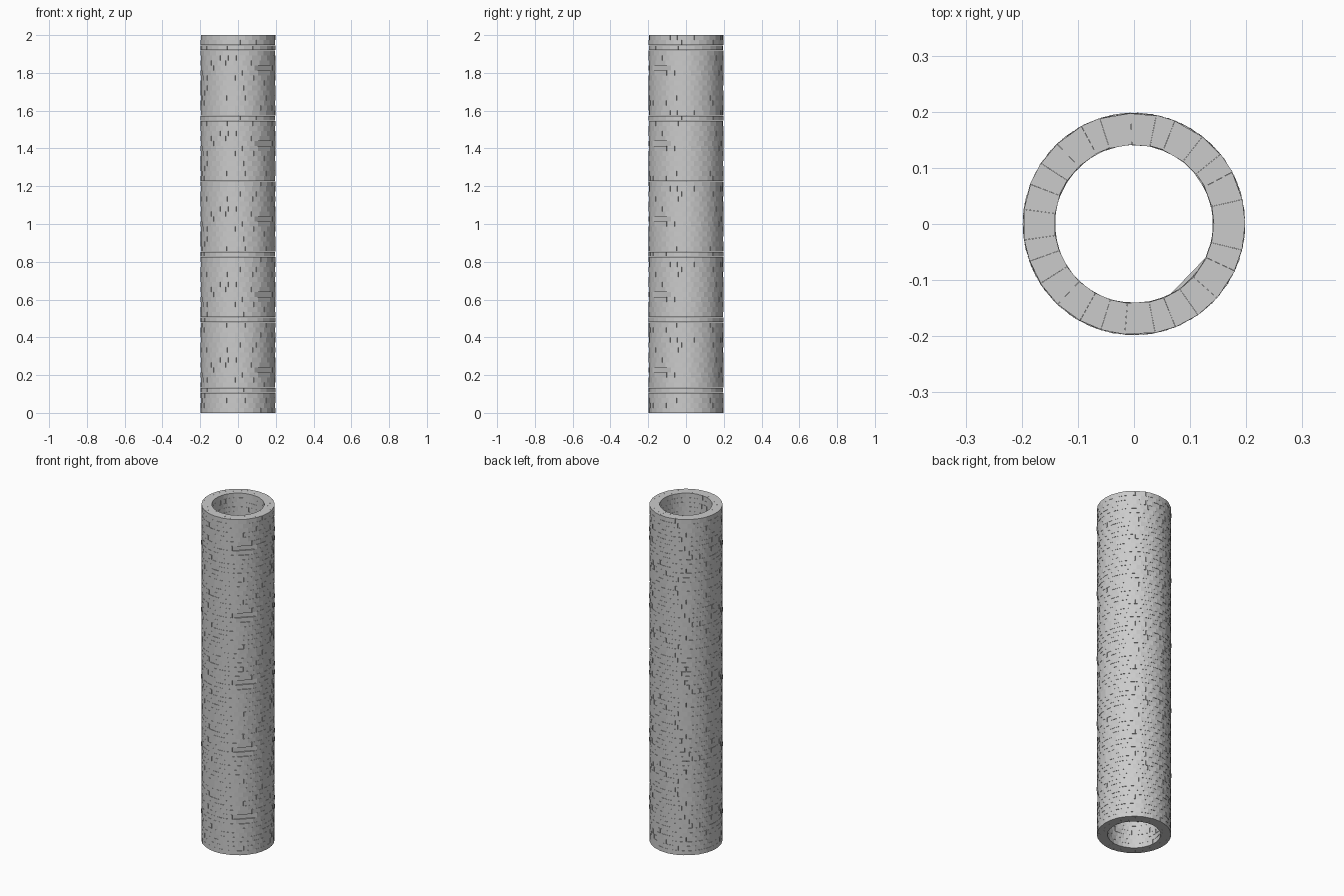
import bpy, bmesh, random
from math import cos, sin, pi, radians

if "Cube" in bpy.data.objects:
    bpy.data.objects.remove(bpy.data.objects["Cube"])

random.seed(4)
R_OUT, R_IN = 0.198, 0.142
MODULE, ROWS, BRICKS = 0.4, 15, 27
ROW_H = MODULE / ROWS
GAP = 0.0004


def brick(bm, a0, a1, z0, z1, r_in, r_out):
    """One flat-faced wedge block between two angles."""
    lo, hi = [], []
    for r, a in ((r_in, a0), (r_out, a0), (r_out, a1), (r_in, a1)):
        lo.append(bm.verts.new((r * cos(a), r * sin(a), z0)))
        hi.append(bm.verts.new((r * cos(a), r * sin(a), z1)))
    bm.faces.new(lo[::-1])
    bm.faces.new(hi)
    for i in range(4):
        j = (i + 1) % 4
        bm.faces.new((lo[i], lo[j], hi[j], hi[i]))


# One module of brick courses, with a few wide blocks on the front right
bm = bmesh.new()
wide = {7: (-58, -31), 8: (-64, -24), 9: (-55, -33)}
step = 2 * pi / BRICKS
for row in range(ROWS):
    z0 = row * ROW_H
    z1 = z0 + ROW_H - (0 if row == ROWS - 1 else GAP)
    start, total, n = row % 2 * step / 2, 2 * pi, BRICKS
    if row in wide:
        w0, w1 = (radians(d) for d in wide[row])
        brick(bm, w0, w1, z0, z1, R_IN, R_OUT)
        start, total = w1, 2 * pi - (w1 - w0)
        n = round(total / step)
    edges = [start + total * i / n for i in range(n + 1)]
    for i in range(1, n):
        edges[i] += random.uniform(-0.13, 0.13) * step
    for a0, a1 in zip(edges, edges[1:]):
        r = random.uniform(-0.001, 0.0006)
        brick(bm, a0 + GAP * 2, a1 - GAP * 2, z0, z1, R_IN + r, R_OUT + r)

mesh = bpy.data.meshes.new("brick_shaft")
bm.to_mesh(mesh)
bm.free()
shaft = bpy.data.objects.new("brick_shaft", mesh)
bpy.context.collection.objects.link(shaft)

# Five modules stacked to full height
arr = shaft.modifiers.new("stack", 'ARRAY')
arr.count = 5
arr.use_relative_offset = False
arr.use_constant_offset = True
arr.constant_offset_displace = (0, 0, MODULE)
